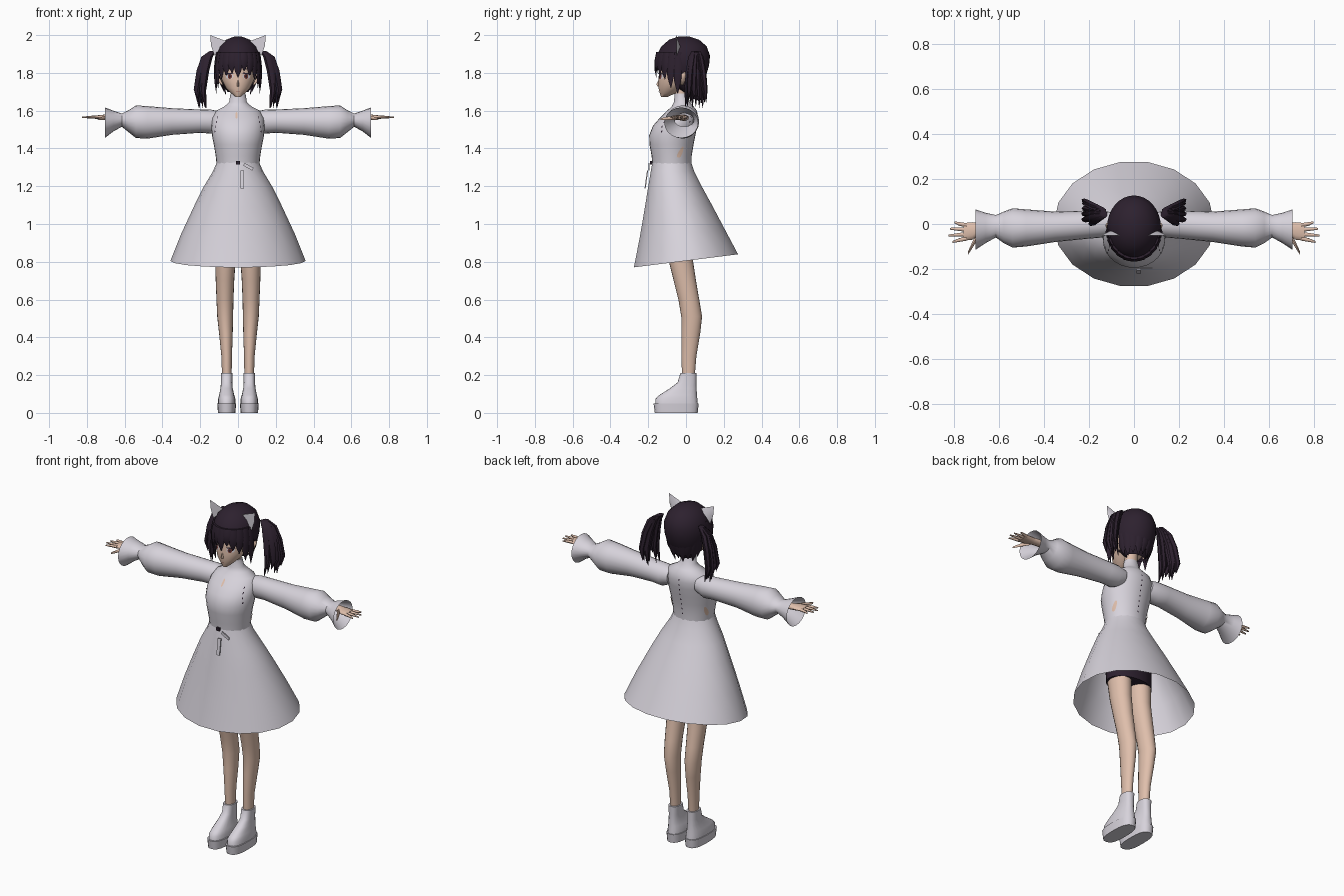
import bpy, bmesh, math, random
from mathutils import Vector, Matrix

random.seed(4)
cube = bpy.data.objects.get("Cube")
if cube:
    bpy.data.objects.remove(cube, do_unlink=True)
made = []


def material(name, *rgb):
    m = bpy.data.materials.new(name)
    m.use_nodes = True
    m.diffuse_color = (*rgb, 1)
    m.node_tree.nodes["Principled BSDF"].inputs["Base Color"].default_value = (*rgb, 1)
    return m


CLOTH = material("pale_cloth", .68, .65, .71)
SKIN = material("skin", .74, .52, .41)
HAIR = material("dark_hair", .026, .015, .028)
IRIS = material("red_brown_iris", .2, .05, .035)
LIP = material("lip", .42, .16, .13)


def finish(name, bm, mat, mirror=False):
    bmesh.ops.recalc_face_normals(bm, faces=bm.faces)
    mesh = bpy.data.meshes.new(name)
    bm.to_mesh(mesh)
    bm.free()
    mesh.materials.append(mat)
    ob = bpy.data.objects.new(name, mesh)
    bpy.context.scene.collection.objects.link(ob)
    if mirror:
        mod = ob.modifiers.new("Mirror", 'MIRROR')
        mod.use_mirror_merge = False
    made.append(ob)
    return ob


def skin_rings(bm, rings, start=True, end=True):
    """Bridge successive loops of points, capping the ends on request."""
    loops = [[bm.verts.new(p) for p in ring] for ring in rings]
    n = len(loops[0])
    for a, b in zip(loops, loops[1:]):
        for i in range(n):
            bm.faces.new((a[i], a[(i + 1) % n], b[(i + 1) % n], b[i]))
    if start:
        bm.faces.new(loops[0][::-1])
    if end:
        bm.faces.new(loops[-1])


def loft(name, rings, mat, n=20, axis='z', mirror=False, start=True, end=True, power=1, drop=None):
    """Each ring is position, low and high on the two cross axes, optional tilt."""
    loops = []
    for t, u0, u1, v0, v1, *tilt in rings:
        loop = []
        for i in range(n):
            a = math.tau * i / n
            c, s = (math.copysign(abs(f) ** power, f) for f in (math.cos(a), math.sin(a)))
            u, v = (u0 + u1 + c * (u1 - u0)) / 2, (v0 + v1 + s * (v1 - v0)) / 2
            w = t + (tilt[0] * s if tilt else 0)
            loop.append((u, v, w) if axis == 'z' else (w, u, v))
        loops.append(loop)
    bm = bmesh.new()
    skin_rings(bm, loops, start, end)
    if drop:
        gone = [f for f in bm.faces if drop(f.calc_center_median())]
        bmesh.ops.delete(bm, geom=gone, context='FACES')
    return finish(name, bm, mat, mirror)


def sym(rings):
    return [(r[0], -r[1], *r[1:]) for r in rings]


def strand(bm, path, width, depth, yaw, taper):
    """Hanging lock of hair with a flat, tapered section."""
    loops = []
    for p, k in zip(path, taper):
        loops.append([Vector(p) + Matrix.Rotation(yaw, 3, 'Z') @ Vector(
            (width * k * math.cos(math.tau * i / 6), depth * k * math.sin(math.tau * i / 6), 0))
            for i in range(6)])
    skin_rings(bm, loops)


def surface_y(rings, x, z, side):
    """Depth of a lofted body's front (-1) or back (1) at x, z."""
    for a, b in zip(rings, rings[1:]):
        if a[0] <= z <= b[0]:
            t = (z - a[0]) / (b[0] - a[0])
            _, _, h, y0, y1 = [p + (q - p) * t for p, q in zip(a, b)]
            return (y0 + y1) / 2 + side * (y1 - y0) / 2 * math.sqrt(max(0, 1 - (x / h) ** 2))
    return 0


def patch(name, rings, x, z, w, h, mat, side=-1, lift=.003, mirror=True, slant=0):
    """Thin oval lying on a lofted surface."""
    bm = bmesh.new()
    pts = [(x, z)]
    for i in range(14):
        a = math.tau * i / 14
        pts.append((x + w * math.cos(a), z + h * math.sin(a) + slant * math.cos(a)))
    vs = [bm.verts.new((px, surface_y(rings, px, pz, side) + side * lift, pz)) for px, pz in pts]
    for i in range(14):
        bm.faces.new((vs[0], vs[1 + i], vs[1 + (i + 1) % 14]))
    return finish(name, bm, mat, mirror)


def box(name, loc, size, mat, turn=0, lean=0):
    bm = bmesh.new()
    m = Matrix.Translation(loc) @ Matrix.Rotation(turn, 4, 'Y') @ Matrix.Rotation(lean, 4, 'X')
    bmesh.ops.create_cube(bm, size=1, matrix=m @ Matrix.Diagonal((*size, 1)))
    return finish(name, bm, mat)


# Dress
bodice = sym([(1.31, .113, -.178, .03), (1.36, .118, -.182, .03), (1.42, .128, -.193, .04),
              (1.47, .138, -.195, .05), (1.52, .14, -.175, .06), (1.56, .138, -.14, .065),
              (1.6, .115, -.1, .058), (1.622, .072, -.075, .04), (1.645, .047, -.064, .02),
              (1.69, .04, -.06, .008)])
loft("bodice", bodice, CLOTH, n=28)
loft("skirt", sym([(1.325, .113, -.18, .03), (1.28, .132, -.188, .045), (1.2, .18, -.202, .085),
                   (1.1, .23, -.22, .135, .01), (.95, .3, -.248, .21, .02),
                   (.805, .358, -.28, .28, .035)]), CLOTH, n=18, start=False, end=False)
loft("sleeve", [(.09, -.05, .05, 1.5, 1.595), (.14, -.06, .06, 1.478, 1.605),
                (.2, -.065, .06, 1.483, 1.606), (.35, -.08, .055, 1.472, 1.613),
                (.48, -.1, .065, 1.452, 1.624), (.54, -.105, .07, 1.455, 1.628),
                (.58, -.085, .055, 1.487, 1.602), (.615, -.06, .04, 1.515, 1.585),
                (.66, -.085, .05, 1.49, 1.6), (.705, -.115, .065, 1.455, 1.617)],
     CLOTH, axis='x', mirror=True, end=False)
loft("bloomers", sym([(.93, .14, -.135, .05), (1.1, .14, -.15, .05), (1.28, .1, -.15, .02)]), HAIR)

# Waist bow, buttons and seam stitches
box("bow_knot", (0, -.185, 1.325), (.02, .012, .018), HAIR)
box("bow_tail_long", (.022, -.21, 1.235), (.02, .006, .095), CLOTH, lean=-.14)
box("bow_tail_short", (.055, -.196, 1.303), (.055, .006, .016), CLOTH, turn=.5)
for i in range(8):
    patch("back_button", bodice, 0, 1.36 + i * .03, .004, .005, HAIR, side=1, mirror=False)
for side in (-1, 1):
    for i in range(4):
        patch("armhole_stitch", bodice, .122 - i * .004, 1.49 + i * .025, .002, .006, HAIR, side, .005)
patch("chest_opening", bodice, -.008, 1.575, .006, .018, SKIN, mirror=False)
patch("side_opening", bodice, .112, 1.38, .005, .03, SKIN, side=1, lift=.007)

# Hands
loft("palm", [(.6, -.035, .015, 1.545, 1.58), (.69, -.048, .005, 1.548, 1.58),
              (.72, -.07, .008, 1.552, 1.578), (.758, -.074, .004, 1.556, 1.574)],
     SKIN, n=12, axis='x', mirror=True)
for name, y, spread, tip in (("index", -.064, -.016, .808), ("middle", -.045, -.006, .825),
                             ("ring", -.025, .004, .82), ("little", -.006, .014, .8)):
    loft(name + "_finger", [(.745, y - .01, y + .01, 1.557, 1.574),
                            (.78, y + spread / 2 - .008, y + spread / 2 + .008, 1.559, 1.573),
                            (tip, y + spread - .004, y + spread + .004, 1.561, 1.568)],
         SKIN, n=8, axis='x', mirror=True)
loft("thumb", [(.69, -.06, -.03, 1.55, 1.574), (.715, -.1, -.07, 1.55, 1.57),
               (.738, -.136, -.12, 1.55, 1.561)], SKIN, n=8, axis='x', mirror=True)

# Legs and platform boots
loft("leg", [(.18, .034, .084, -.02, .045), (.3, .032, .088, -.025, .055), (.42, .028, .1, -.025, .075),
             (.51, .026, .11, -.025, .085), (.6, .024, .114, -.04, .07), (.7, .02, .118, -.065, .053),
             (.82, .012, .122, -.095, .035), (.98, .005, .13, -.12, .03)], SKIN, mirror=True)
loft("boot_upper", [(.04, .014, .106, -.163, .063), (.075, .014, .105, -.162, .06),
                    (.095, .02, .1, -.14, .058), (.13, .028, .093, -.085, .056),
                    (.16, .03, .09, -.045, .055), (.21, .028, .091, -.03, .056)],
     CLOTH, mirror=True, power=.8)
loft("boot_sole", [(0, .014, .106, -.165, .062), (.05, .01, .11, -.172, .067)],
     CLOTH, mirror=True, power=.75)

# Head and face
head = sym([(1.672, .012, -.132, -.1), (1.69, .034, -.138, -.06), (1.72, .064, -.146, -.01),
            (1.76, .085, -.146, .04), (1.8, .095, -.143, .07), (1.86, .1, -.143, .09),
            (1.92, .085, -.12, .08), (1.96, .04, -.08, .04)])
loft("head", head, SKIN, n=28)
loft("neck", sym([(1.66, .035, -.056, .003), (1.74, .036, -.06, .01)]), SKIN)
loft("nose", sym([(1.728, .007, -.15, -.135), (1.738, .006, -.157, -.135),
                  (1.76, .003, -.147, -.135)]), SKIN, n=8)
loft("ear", [(1.735, .08, .088, -.03, -.015), (1.76, .08, .112, -.035, 0),
             (1.79, .085, .126, -.028, .006), (1.805, .1, .126, -.01, .006)], SKIN, n=10, mirror=True)
patch("eye_white", head, .044, 1.782, .02, .014, CLOTH)
patch("iris", head, .043, 1.782, .011, .014, IRIS, lift=.005)
patch("pupil", head, .043, 1.782, .005, .008, HAIR, lift=.007)
patch("upper_lash", head, .045, 1.796, .023, .004, HAIR, lift=.007, slant=-.003)
patch("eyebrow", head, .045, 1.82, .022, .002, HAIR, lift=.005)
patch("mouth", head, 0, 1.703, .012, .002, LIP, mirror=False)

# Hair cap, open over the face
loft("hair_cap", sym([(1.7, .055, -.02, .05), (1.74, .085, -.08, .08), (1.79, .108, -.13, .108),
                      (1.84, .12, -.16, .122), (1.89, .12, -.158, .127), (1.94, .1, -.13, .11),
                      (1.975, .065, -.09, .07), (1.992, .02, -.04, .02)]),
     HAIR, n=32, start=False, drop=lambda c: c.y < -.045 and c.z < 1.84)

# Fringe and face-framing locks
bm = bmesh.new()
tips = [1.69, 1.72, 1.765, 1.785, 1.8, 1.775, 1.81, 1.785, 1.765, 1.72, 1.69]
for i, tip in enumerate(tips):
    a = math.radians(-80 + 16 * i)
    path = [(.12 * k * math.sin(a), -.02 - .141 * k * math.cos(a), 1.91 + (tip - 1.91) * t)
            for t, k in ((0, .93), (.35, .99), (.7, 1), (1, .97))]
    strand(bm, path, .025, .009, a, (.8, 1, .75, .06))
finish("fringe", bm, HAIR)

# Ragged nape locks
bm = bmesh.new()
for i in range(9):
    a = math.radians(-80 + 20 * i)
    path = [(.1 * k * math.sin(a), -.01 + .105 * k * math.cos(a), z)
            for k, z in ((1.05, 1.81), (.95, 1.76), (.75, 1.7 - .015 * (i % 2)))]
    strand(bm, path, .026, .01, -a, (.9, 1, .08))
finish("nape_locks", bm, HAIR)

# Twin tails
bm = bmesh.new()
for i in range(13):
    dx, dy = random.uniform(-.026, .02), -.05 + .1 * i / 12
    end = random.uniform(1.61, 1.67)
    path = [(x + dx * k, .052 + dy * k, z) for x, z, k in (
        (.135, 1.915, .3), (.165, 1.885, .5), (.188, 1.81, .8), (.203, 1.71, 1), (.19, end, 1.1))]
    strand(bm, path, .02, .014, random.uniform(-.6, .6), (.6, 1.1, 1, .8, .08))
finish("twin_tails", bm, HAIR, mirror=True)

# Animal ears, shallow cups
bm = bmesh.new()
tip, outer, bulge, inner, back = [bm.verts.new(p) for p in (
    (.147, -.052, 2), (.124, -.05, 1.89), (.143, -.05, 1.945), (.055, -.05, 1.965), (.105, -.03, 1.94))]
for f in ((tip, bulge, back), (bulge, outer, back), (outer, inner, back), (inner, tip, back),
          (tip, inner, outer, bulge)):
    bm.faces.new(f)
finish("animal_ear", bm, CLOTH, mirror=True)

# Smooth shading with crisp edges
bpy.ops.object.select_all(action='DESELECT')
for ob in made:
    ob.select_set(True)
bpy.context.view_layer.objects.active = made[0]
bpy.ops.object.shade_smooth_by_angle(angle=math.radians(50))
